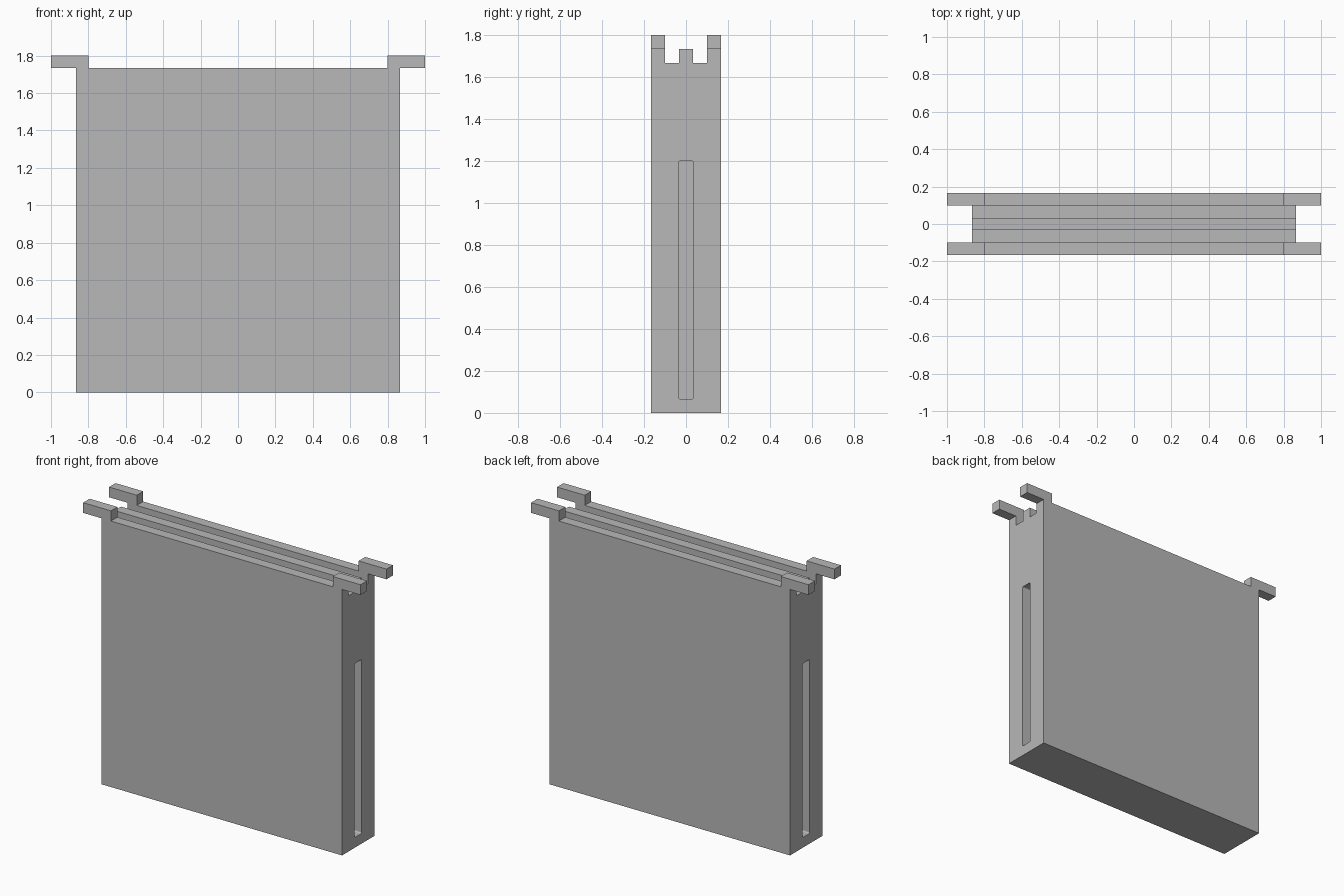
import bpy
import bmesh
from mathutils import Matrix, Vector

cube = bpy.data.objects.get("Cube")
if cube:
    bpy.data.objects.remove(cube, do_unlink=True)

U = 1 / 15            # design module
HALF_X = 13 * U       # half width of the body
HALF_Y = 2.5 * U      # half thickness of the body
TOP = 26 * U          # top of the body
SLOT_DEPTH = U

grey = bpy.data.materials.new("plain grey")
grey.use_nodes = True
grey.diffuse_color = (0.48, 0.48, 0.48, 1)
bsdf = next(n for n in grey.node_tree.nodes if n.type == 'BSDF_PRINCIPLED')
bsdf.inputs["Base Color"].default_value = grey.diffuse_color


def make_object(name, bm):
    bmesh.ops.recalc_face_normals(bm, faces=bm.faces[:])
    mesh = bpy.data.meshes.new(name)
    bm.to_mesh(mesh)
    bm.free()
    mesh.materials.append(grey)
    obj = bpy.data.objects.new(name, mesh)
    bpy.context.collection.objects.link(obj)
    return obj


def box(name, low, high, corner=0):
    """Box between two corners, optionally rounding its edges along x."""
    low, high = Vector(low), Vector(high)
    bm = bmesh.new()
    bmesh.ops.create_cube(bm, size=1, matrix=Matrix.Translation((low + high) / 2)
                          @ Matrix.Diagonal((*(high - low), 1)))
    if corner:
        edges = [e for e in bm.edges
                 if abs(e.verts[0].co.x - e.verts[1].co.x) > 1e-4]
        bmesh.ops.bevel(bm, geom=edges, offset=corner, segments=4,
                        profile=0.5, affect='EDGES')
    return make_object(name, bm)


# Body: end profile with two top grooves, extruded across the width
half = [(U / 2, TOP), (U / 2, TOP - U), (1.5 * U, TOP - U),
        (1.5 * U, TOP), (HALF_Y, TOP), (HALF_Y, 0)]
profile = half + [(-y, z) for y, z in reversed(half)]
bm = bmesh.new()
face = bm.faces.new([bm.verts.new((-HALF_X, y, z)) for y, z in profile])
swept = bmesh.ops.extrude_face_region(bm, geom=[face])
bmesh.ops.translate(bm, vec=(2 * HALF_X, 0, 0),
                    verts=[v for v in swept["geom"] if isinstance(v, bmesh.types.BMVert)])
body = make_object("body", bm)

# Blind grip slot in each end
for side in (-1, 1):
    xs = sorted((side * (HALF_X - SLOT_DEPTH), side * (HALF_X + U)))
    cutter = box("slot_cutter", (xs[0], -0.036, U), (xs[1], 0.036, 18 * U), 0.008)
    cutter.hide_render = True
    cut = body.modifiers.new("slot", 'BOOLEAN')
    cut.operation = 'DIFFERENCE'
    cut.solver = 'EXACT'
    cut.object = cutter
    bpy.context.view_layer.objects.active = body
    bpy.ops.object.modifier_apply(modifier=cut.name)
    bpy.data.objects.remove(cutter, do_unlink=True)

# Hanging lugs on the four top corners
for x_name, sx in (("left", 1), ("right", -1)):
    for y_name, sy in (("front", -1), ("back", 1)):
        xs = sorted((sx * 12 * U, sx * 15 * U))
        ys = sorted((sy * 1.5 * U, sy * HALF_Y))
        box(f"{y_name}_{x_name}_lug", (xs[0], ys[0], TOP), (xs[1], ys[1], TOP + U))
